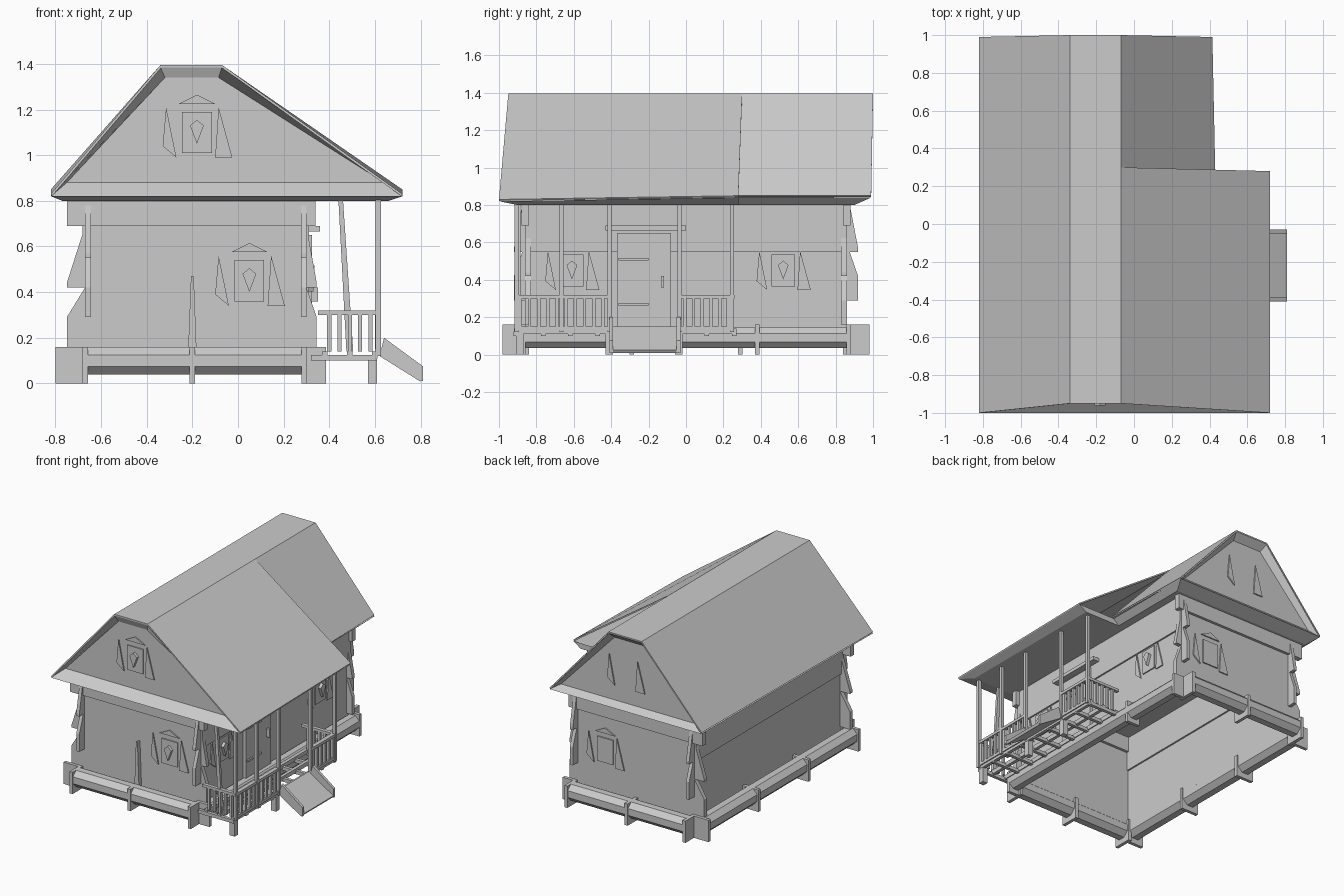
import bpy
import bmesh
from mathutils import Vector, Matrix

default_cube = bpy.data.objects.get("Cube")
if default_cube:
    bpy.data.objects.remove(default_cube, do_unlink=True)

# Single weathered timber colour
timber = bpy.data.materials.new("plain_grey")
timber.use_nodes = True
grey = (0.6, 0.6, 0.6, 1)
timber.diffuse_color = grey
timber.node_tree.nodes["Principled BSDF"].inputs["Base Color"].default_value = grey

X, Y, Z = Vector((1, 0, 0)), Vector((0, 1, 0)), Vector((0, 0, 1))


def finish(name, bm, closed=True):
    if closed:
        bmesh.ops.recalc_face_normals(bm, faces=bm.faces)
    mesh = bpy.data.meshes.new(name)
    bm.to_mesh(mesh)
    bm.free()
    mesh.materials.append(timber)
    obj = bpy.data.objects.new(name, mesh)
    bpy.context.collection.objects.link(obj)
    return obj


def add_box(bm, xs, ys, zs):
    """Box between the given pairs of limits."""
    size = Matrix.Diagonal((xs[1] - xs[0], ys[1] - ys[0], zs[1] - zs[0], 1))
    middle = Vector((sum(xs), sum(ys), sum(zs))) / 2
    bmesh.ops.create_cube(bm, size=1, matrix=Matrix.Translation(middle) @ size)


def boxes(name, limits):
    bm = bmesh.new()
    for xs, ys, zs in limits:
        add_box(bm, xs, ys, zs)
    return finish(name, bm)


def around(centre, half):
    return (centre - half, centre + half)


def solid(name, corners, offset):
    """Polygon extruded along an offset vector."""
    bm = bmesh.new()
    face = bm.faces.new([bm.verts.new(c) for c in corners])
    result = bmesh.ops.extrude_face_region(bm, geom=[face], use_keep_orig=True)
    moved = [v for v in result["geom"] if isinstance(v, bmesh.types.BMVert)]
    bmesh.ops.translate(bm, verts=moved, vec=offset)
    return finish(name, bm)


def plate(name, outline, origin, across, outward, depth):
    """Outline drawn on an upright plane, thickened outward."""
    origin = Vector(origin)
    return solid(name, [origin + across * u + Z * v for u, v in outline], outward * depth)


def slab(name, corners, thickness=0.01):
    corners = [Vector(c) for c in corners]
    normal = (corners[1] - corners[0]).cross(corners[2] - corners[0]).normalized()
    if normal.z < 0:
        normal.negate()
    return solid(name, corners, -normal * thickness)


def ring(name, outer, inner, flip, fill=False):
    """Band of faces between two loops, with the inner loop filled if asked."""
    bm = bmesh.new()
    far, near = [[bm.verts.new(p) for p in loop] for loop in (outer, inner)]
    for i in range(len(far)):
        j = (i + 1) % len(far)
        quad = [far[i], far[j], near[j], near[i]]
        bm.faces.new(quad[::-1] if flip else quad)
    if fill:
        bm.faces.new(near[::-1] if flip else near)
    return finish(name, bm, closed=False)


def log(name, start, end, radius=0.065):
    """Octagonal log with a flat side facing outward."""
    start, end = Vector(start), Vector(end)
    bm = bmesh.new()
    turn = Z.rotation_difference(end - start).to_matrix().to_4x4()
    twist = Matrix.Rotation(0.3927, 4, "Z")
    bmesh.ops.create_cone(bm, cap_ends=True, segments=8, radius1=radius, radius2=radius,
                          depth=(end - start).length,
                          matrix=Matrix.Translation((start + end) / 2) @ turn @ twist)
    return finish(name, bm)


# Main limits of the house
WEST, EAST, DEEP = -0.67, 0.30, 0.86
LOW, HIGH = 0.12, 0.805
SOUTH, NORTH = -DEEP, DEEP

# Wall shell, open at top and bottom
bm = bmesh.new()
add_box(bm, (WEST, EAST), (SOUTH, NORTH), (LOW, HIGH))
bmesh.ops.delete(bm, geom=[f for f in bm.faces if abs(f.calc_center_median().z - LOW) < 0.01
                           or abs(f.calc_center_median().z - HIGH) < 0.01], context="FACES")
finish("wall_shell", bm, closed=False)

# Projecting top logs on the gable walls and upper boards on the long walls
for side, label in ((-1, "front"), (1, "back")):
    boxes(label + "_top_log", [((-0.75, 0.34), around(side * DEEP, 0.02), (0.69, HIGH))])
for edge, label in ((WEST, "right"), (EAST, "left")):
    boxes(label + "_upper_boards", [(around(edge, 0.012), (SOUTH, NORTH), (0.55, HIGH))])

# Flared log ends at the four corners, flush with the walls, alternating in direction
for side, end in ((-1, "front"), (1, "back")):
    for edge, out, label in ((WEST, -1, "right"), (EAST, 1, "left")):
        corner = end + "_" + label
        flare = 0.08 if out < 0 else 0.045
        for low, straight, high in ((0.16, 0.29, 0.42), (0.42, 0.44, 0.69)):
            shape = [(0, low), (flare, low), (flare, straight), (0, high)]
            plate(corner + "_cross_log_end", shape, (edge, side * DEEP, 0),
                  X * out, Y * -side, 0.03)
        for low, straight, high in ((0.29, 0.42, 0.55), (0.55, 0.57, HIGH)):
            shape = [(0, low), (0.06, low), (0.06, straight), (0.015, high), (0, high)]
            plate(corner + "_long_log_end", shape, (edge, side * DEEP, 0),
                  Y * side, X * -out, 0.025)

# Foundation logs and their crossing support plates
for side, label in ((-1, "front"), (1, "back")):
    log(label + "_base_log", (WEST, side * 0.915, 0.1), (EAST, side * 0.915, 0.1))
log("right_base_log", (-0.73, SOUTH, 0.1), (-0.73, NORTH, 0.1))
log("left_base_log", (0.33, SOUTH, 0.09), (0.33, NORTH, 0.09), 0.06)
supports = []
for side in (-1, 1):
    ends = sorted((side * 0.84, side * 0.98))
    for x in (-0.67, -0.2, 0.29):
        supports.append((around(x, 0.012), ends, (0, 0.16)))
for y in (-0.87, -0.29, 0.29, 0.87):
    supports.append(((-0.80, -0.66), around(y, 0.012), (0, 0.16)))
for y in (-0.87, 0.38, 0.87):
    supports.append(((0.28, 0.385), around(y, 0.012), (0, 0.16)))
boxes("foundation_supports", supports)

# Thin pointed stake on the front wall
spike = [(-0.02, 0.1), (0.02, 0.1), (0.006, 0.47), (-0.006, 0.47)]
plate("front_stake", spike, (-0.2, SOUTH, 0), X, -Y, 0.03)

# Roof planes, with the wider porch slope ending partway along
RIDGE, F_LOW, B_LOW = 1.395, 0.83, 0.85
W_EAVE, W_RIDGE, E_RIDGE, E_EAVE, PORCH_EAVE = -0.82, -0.34, -0.07, 0.415, 0.72
F_TOP, F_EAVE, B_TOP, B_EAVE, SPLIT = -0.95, -1.0, 1.0, 0.99, 0.28
slab("roof_right_slope", [(W_EAVE, F_EAVE, F_LOW), (W_RIDGE, F_TOP, RIDGE),
                          (W_RIDGE, B_TOP, RIDGE), (W_EAVE, B_EAVE, B_LOW)])
slab("roof_ridge", [(W_RIDGE, F_TOP, RIDGE), (E_RIDGE, F_TOP, RIDGE),
                    (E_RIDGE, B_TOP, RIDGE), (W_RIDGE, B_TOP, RIDGE)])
slab("roof_left_slope", [(E_RIDGE, SPLIT, RIDGE), (E_EAVE + 0.015, SPLIT, B_LOW),
                         (E_EAVE, B_EAVE, B_LOW), (E_RIDGE, B_TOP, RIDGE)])
slab("porch_roof", [(E_RIDGE, F_TOP, RIDGE), (PORCH_EAVE, F_EAVE, F_LOW),
                    (PORCH_EAVE, SPLIT, B_LOW), (E_RIDGE, SPLIT + 0.02, RIDGE)])

# Gable walls, framed by the sloping undersides of the roof ends and a skirt below
F_GABLE, B_GABLE, DROP = 0.93, 0.95, 0.01
for side, label, depth, reach, eave, low_y, top_y, low_z in (
        (-1, "front", F_GABLE, 0.64, PORCH_EAVE, F_EAVE, F_TOP, F_LOW),
        (1, "back", B_GABLE, 0.35, E_EAVE, B_EAVE, B_TOP, B_LOW)):
    gable = [(-0.75, 0.88), (-0.32, 1.34), (-0.085, 1.34), (reach, 0.88)]
    plate(label + "_gable", gable, (0, side * depth, 0), X, -Y * side, 0.01)
    inner = [(x, side * depth, z) for x, z in gable]
    outer = [(W_EAVE, low_y, low_z - DROP), (W_RIDGE, top_y, RIDGE - DROP),
             (E_RIDGE, top_y, RIDGE - DROP), (eave, low_y, low_z - DROP)]
    ring(label + "_roof_end_frame", outer, inner, flip=side > 0)

# Flat soffit with sides rising to the eaves
rim = [(W_EAVE, F_EAVE, F_LOW), (PORCH_EAVE, F_EAVE, F_LOW), (PORCH_EAVE, SPLIT, B_LOW),
       (E_EAVE, SPLIT, B_LOW), (E_EAVE, B_EAVE, B_LOW), (W_EAVE, B_EAVE, B_LOW)]
tray = [(-0.77, -0.9), (0.66, -0.9), (0.66, SPLIT), (0.37, SPLIT), (0.37, 0.9), (-0.77, 0.9)]
ring("soffit", [(x, y, z - DROP) for x, y, z in rim], [(x, y, 0.80) for x, y in tray],
     flip=True, fill=True)


# Window with side shutters, and optionally a pane, small hood and hanging lantern
def window(name, origin, across, outward, extras=("pane", "lantern"), scale=1.0):
    shapes = {
        "near_shutter": [(-0.15, -0.06), (-0.09, -0.11), (-0.135, 0.11)],
        "far_shutter": [(0.08, -0.11), (0.155, -0.11), (0.095, 0.11)],
        "pane": [(-0.065, -0.09), (0.065, -0.09), (0.065, 0.09), (-0.065, 0.09)],
        "lantern": [(0, -0.05), (0.03, 0.03), (0, 0.055), (-0.03, 0.03)],
        "hood": [(-0.08, 0.125), (0.08, 0.125), (0, 0.165)],
    }
    for label, outline in shapes.items():
        if "shutter" in label or label in extras:
            depth = 0.03 if label == "lantern" else 0.009
            plate(name + "_" + label, [(u * scale, v * scale) for u, v in outline],
                  origin, across, outward, depth)


full = ("pane", "lantern", "hood")
window("front_window", (0.05, SOUTH, 0.45), X, -Y, full)
window("back_window", (0.05, NORTH, 0.44), -X, Y, ("pane", "hood"))
window("front_gable_window", (-0.18, -F_GABLE, 1.1), X, -Y, full)
window("back_gable_window", (-0.18, B_GABLE, 1.1), -X, Y, ())
for y, label in ((-0.61, "porch_window"), (0.52, "side_window")):
    window(label, (EAST, y, 0.45), Y, X, scale=0.95)

# Door with lintel, strap hinges and handle
boxes("door", [((EAST, 0.325), (-0.37, -0.08), (0.14, 0.65))])
boxes("door_lintel", [((EAST, 0.36), (-0.43, 0.0), (0.665, 0.69))])
boxes("door_hinges", [((0.32, 0.335), (-0.36, -0.2), around(z, 0.007)) for z in (0.27, 0.51)])
boxes("door_handle", [((0.32, 0.35), around(-0.125, 0.008), (0.36, 0.42))])

# Open porch frame of stringers and joists
joists = [(around(x, 0.012), (-0.92, 0.27), (0.11, 0.14)) for x in (0.38, 0.49, 0.60)]
joists += [((0.32, 0.61), around(-0.91 + i * 0.146, 0.012), (0.10, 0.125)) for i in range(9)]
boxes("porch_frame", joists)
boxes("porch_feet", [((0.57, 0.61), around(y, 0.02), (0, 0.12)) for y in (-0.89, -0.41, -0.04)])

# Porch posts
POST_ROWS = (-0.905, -0.665, -0.41, -0.035, 0.245)
boxes("porch_posts", [(around(0.615, 0.012), around(y, 0.011), (0.12, HIGH)) for y in POST_ROWS])
plate("porch_inner_post", [(0.475, 0.14), (0.505, 0.14), (0.46, HIGH), (0.44, HIGH)],
      (0, -0.905, 0), X, Y, 0.02)

# Porch railings with evenly spaced balusters
rails, balusters = [], []
for start, end, count in ((-0.91, -0.42, 10), (-0.03, 0.25, 6)):
    rails.append((around(0.61, 0.015), (start, end), (0.30, 0.32)))
    rails.append((around(0.61, 0.01), (start, end), (0.13, 0.15)))
    for i in range(count):
        y = start + (end - start) * (i + 0.5) / count
        balusters.append((around(0.61, 0.009), around(y, 0.009), (0.14, 0.31)))
for y in (-0.905, 0.245):
    rails.append(((0.35, 0.62), around(y, 0.013), (0.30, 0.32)))
    for i in range(5):
        balusters.append((around(0.40 + i * 0.045, 0.009), around(y, 0.009), (0.14, 0.31)))
boxes("porch_rails", rails)
boxes("porch_balusters", balusters)

# Sloping entry ramp with side boards
slab("entry_ramp", [(0.61, -0.41, 0.15), (0.81, -0.41, 0.025),
                    (0.81, -0.03, 0.025), (0.61, -0.03, 0.15)], 0.02)
board = [(0.62, 0.12), (0.81, 0.01), (0.81, 0.075), (0.64, 0.20)]
for y in (-0.41, -0.05):
    plate("ramp_side_board", board, (0, y, 0), X, Y, 0.02)
